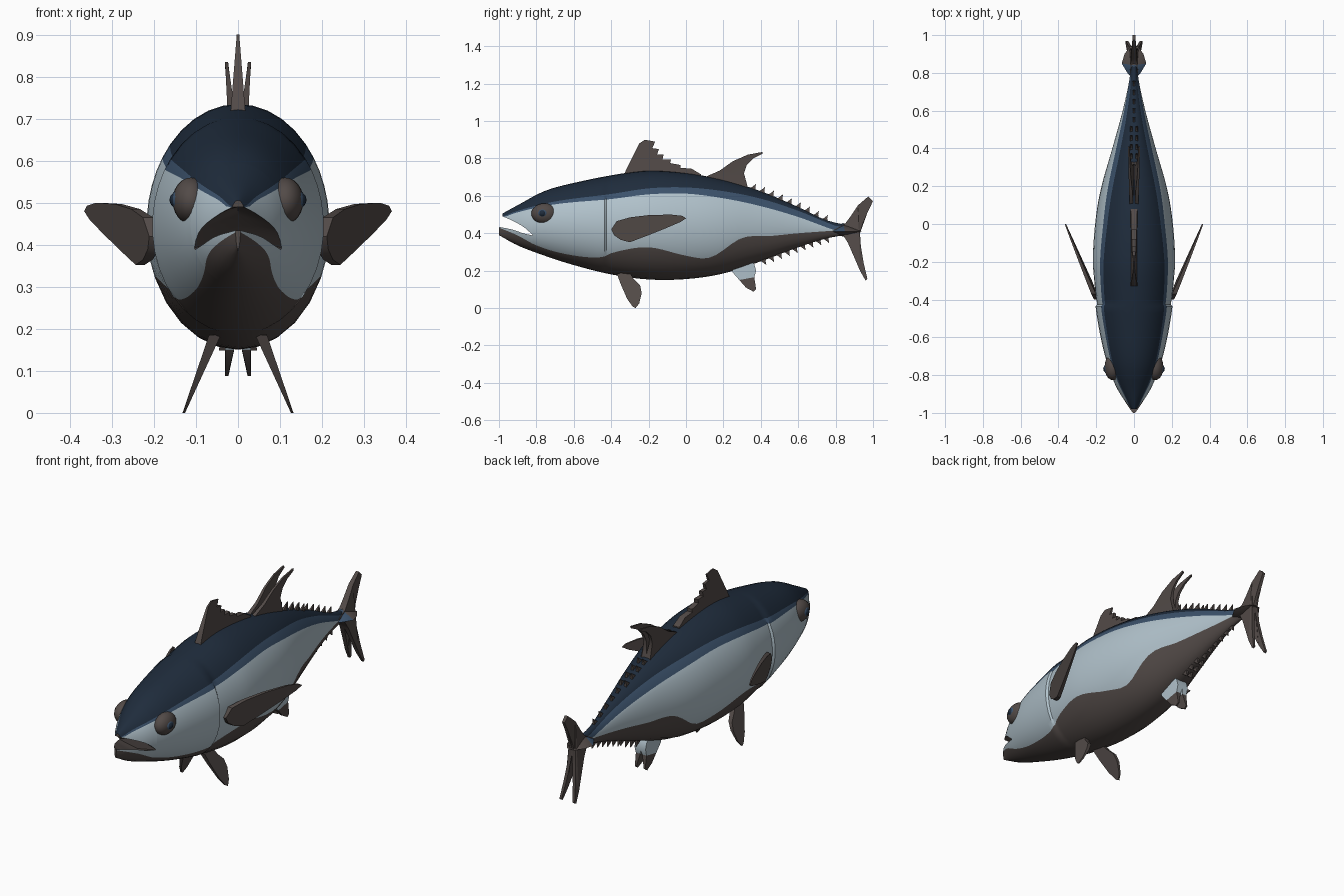
import bpy, bmesh, math

if "Cube" in bpy.data.objects:
    bpy.data.objects.remove(bpy.data.objects["Cube"])

def material(name, rgb):
    m = bpy.data.materials.new(name)
    m.diffuse_color = (*rgb, 1)
    m.use_nodes = True
    m.node_tree.nodes["Principled BSDF"].inputs["Base Color"].default_value = m.diffuse_color
    return m

MATS = [material("navy back", (0.0135, 0.025, 0.045)),
        material("mid blue band", (0.045, 0.085, 0.15)),
        material("pale silver", (0.44, 0.54, 0.60)),
        material("brown grey", (0.085, 0.069, 0.064))]
NAVY, BLUE, SILVER, BROWN = range(4)

def finish(bm, name):
    bmesh.ops.recalc_face_normals(bm, faces=bm.faces)
    me = bpy.data.meshes.new(name)
    bm.to_mesh(me)
    bm.free()
    for m in MATS:
        me.materials.append(m)
    ob = bpy.data.objects.new(name, me)
    bpy.context.collection.objects.link(ob)
    return ob

def curve(*pts):
    """Smooth interpolation through (y, value) points."""
    n = len(pts)
    def slope(i):
        a, b = pts[max(i - 1, 0)], pts[min(i + 1, n - 1)]
        return (b[1] - a[1]) / (b[0] - a[0])
    def f(y):
        i = max(0, min(n - 2, sum(p[0] <= y for p in pts) - 1))
        (y0, v0), (y1, v1) = pts[i], pts[i + 1]
        d = y1 - y0
        t = max(0, min(1, (y - y0) / d))
        return ((2*t**3 - 3*t*t + 1) * v0 + (t**3 - 2*t*t + t) * d * slope(i)
                + (3*t*t - 2*t**3) * v1 + (t**3 - t*t) * d * slope(i + 1))
    return f

# Body outline, and the borders between the colour bands
top = curve((-1, .495), (-.9, .55), (-.75, .628), (-.55, .68), (-.35, .718), (-.2, .735),
            (0, .722), (.2, .685), (.4, .625), (.6, .54), (.75, .47), (.88, .44))
bottom = curve((-1, .39), (-.9, .335), (-.75, .278), (-.6, .23), (-.4, .18), (-.2, .153),
               (0, .155), (.2, .185), (.4, .25), (.6, .325), (.75, .372), (.88, .395))
width = curve((-1, .006), (-.95, .042), (-.85, .1), (-.7, .153), (-.5, .195), (-.35, .212),
              (-.15, .217), (.05, .2), (.2, .172), (.4, .115), (.6, .06), (.78, .022), (.88, .018))
navy_line = curve((-1, .48), (-.9, .52), (-.7, .57), (-.4, .61), (-.2, .64), (0, .645),
                  (.2, .625), (.4, .585), (.6, .52), (.8, .44), (.88, .43))
blue_line = curve((-1, .475), (-.9, .512), (-.7, .555), (-.4, .583), (-.2, .608), (0, .612),
                  (.2, .587), (.4, .545), (.6, .487), (.8, .415), (.88, .40))
brown_line = curve((-1, .43), (-.9, .388), (-.8, .335), (-.65, .29), (-.46, .27), (-.38, .3),
                   (-.2, .325), (0, .28), (.13, .27), (.3, .375), (.45, .385), (.6, .4), (.88, .42))
upper_lip = curve((-.98, .49), (-.93, .468), (-.87, .435), (-.82, .392))
lower_lip = curve((-1, .434), (-.93, .42), (-.87, .4), (-.82, .388))

def gill(y):
    # body steps in behind the gill cover
    return 1 if y < -.43 or y > -.22 else .95 + .05 * (y + .43) / .21

STRIPS = [(NAVY, 5), (BLUE, 1), (SILVER, 8), (BROWN, 5)]
STRIP_MATS = [m for m, n in STRIPS for _ in range(n)]

def loft(name, ys, low, high, dent=0):
    bm = bmesh.new()
    rings = []
    for y in ys:
        c, h, w = (top(y) + bottom(y)) / 2, (top(y) - bottom(y)) / 2, width(y) * gill(y)
        lo, hi = low(y), high(y)
        zs = [hi, navy_line(y), blue_line(y), brown_line(y), lo]
        ang = [math.asin(max(-1, min(1, (max(lo, min(hi, z)) - c) / h))) for z in zs]
        a = [ang[0]]
        for k, (_, n) in enumerate(STRIPS):
            a += [ang[k] + (ang[k+1] - ang[k]) * (j + 1) / n for j in range(n)]
        side = [(w * math.cos(t), y, c + h * math.sin(t)) for t in a]
        bite = dent * min(1, (y - ys[0]) / .05)
        z_top = side[0][2] + (bite if dent < 0 else 0)
        z_bot = side[-1][2] + (bite if dent > 0 else 0)
        pts = [(0, y, z_top)] + side + [(0, y, z_bot)] + [(-x, yy, z) for x, yy, z in side[::-1]]
        rings.append([bm.verts.new(p) for p in pts])
    mats = [BROWN] + STRIP_MATS + [BROWN, BROWN] + STRIP_MATS[::-1] + [BROWN]
    for r0, r1 in zip(rings, rings[1:]):
        for k, m in enumerate(mats):
            j = (k + 1) % len(r0)
            bm.faces.new((r0[k], r0[j], r1[j], r1[k])).material_index = m
    for r in (rings[0], rings[-1]):
        bm.faces.new(r).material_index = BROWN
    bmesh.ops.remove_doubles(bm, verts=bm.verts, dist=.0004)
    return finish(bm, name)

# Trunk, snout and lower jaw
loft("body", [-.82 + .035 * i for i in range(11)] + [-.436, -.426]
     + [-.40 + .04 * i for i in range(33)], bottom, top)
loft("upper_jaw", [-.98 + .02 * i for i in range(9)], upper_lip, top, .03)
loft("lower_jaw", [-1 + .02 * i for i in range(10)], bottom, lower_lip, -.02)

def blade(bm, pts, xf, half, mat):
    """Flat fin from a (y, z) outline; xf gives sideways position, half the half thickness."""
    a = [bm.verts.new((xf(y, z) + half(y, z), y, z)) for y, z in pts]
    b = [bm.verts.new((xf(y, z) - half(y, z), y, z)) for y, z in pts]
    faces = [bm.faces.new(a), bm.faces.new(b[::-1])]
    for i in range(len(pts)):
        j = (i + 1) % len(pts)
        faces.append(bm.faces.new((a[i], b[i], b[j], a[j])))
    for f in faces:
        f.material_index = mat
    bmesh.ops.triangulate(bm, faces=faces[:2])

def fin(name, pts, xf=lambda y, z: 0, half=lambda y, z: .006, sides=(1, -1), mat=BROWN):
    bm = bmesh.new()
    for s in sides:
        blade(bm, pts, lambda y, z: s * xf(y, z), half, mat)
    return finish(bm, name)

# Dorsal fins: a ragged sail, then a swept pair
fin("front_dorsal_fin", [(-.34, .69), (-.32, .74), (-.25, .88), (-.22, .9), (-.165, .89), (-.18, .855),
    (-.145, .85), (-.155, .82), (-.12, .82), (-.125, .795), (-.08, .795), (-.085, .775),
    (-.03, .765), (-.03, .75), (.03, .745), (.08, .715), (.08, .68)],
    half=lambda y, z: .003 + max(0, .9 - z) * .08, sides=(1,))
fin("rear_dorsal_fin", [(.08, .67), (.1, .70), (.18, .735), (.25, .785), (.33, .82), (.41, .835), (.41, .825),
    (.36, .80), (.325, .765), (.31, .72), (.32, .67), (.34, .61)],
    lambda y, z: .012 + max(0, z - .68) * .1, lambda y, z: .004 + max(0, .82 - z) * .05)

# Anal fin pair with a pale root
ax = lambda y, z: .01 + max(0, .24 - z) * .11
ah = lambda y, z: .004 + max(0, z - .1) * .13
fin("anal_fin_root", [(.24, .24), (.25, .19), (.285, .15), (.365, .165), (.375, .2), (.365, .235), (.34, .27)],
    ax, ah, mat=SILVER)
fin("anal_fin_tip", [(.285, .15), (.32, .11), (.36, .088), (.375, .1), (.365, .165)], ax, ah)

# Paired side fins
fin("pelvic_fin", [(-.37, .185), (-.35, .13), (-.315, .05), (-.285, .008), (-.27, 0), (-.25, .025),
    (-.237, .08), (-.245, .12), (-.28, .155), (-.3, .19)],
    lambda y, z: .065 + (.16 - z) * .4, lambda y, z: .003 + z * .06)
fin("pectoral_fin", [(-.40, .42), (-.37, .465), (-.3, .485), (-.2, .497), (-.08, .5), (-.02, .493), (0, .48),
    (-.03, .46), (-.1, .43), (-.2, .39), (-.3, .352), (-.35, .365), (-.385, .39)],
    lambda y, z: .2 + .16 * (y + .4) / .4 + (z - .44) * .08, lambda y, z: .003 + max(0, -y) * .025)

# Tail fin, lower lobe split in two, with side keels
fin("tail_fin", [(.79, .42), (.85, .45), (.88, .49), (.92, .55), (.975, .597), (1, .572), (.97, .51), (.945, .45),
    (.93, .40), (.935, .33), (.95, .24), (.97, .155), (.96, .148), (.93, .20), (.9, .27), (.865, .35), (.84, .39)],
    lambda y, z: max(0, .42 - z) * .13 + .003, lambda y, z: .004 + max(0, 1 - y) * .07)
bm = bmesh.new()
rim = [bm.verts.new((x, y, .41)) for x, y in
       [(0, .76), (.035, .8), (.065, .85), (.05, .9), (.02, .94), (-.02, .94), (-.05, .9), (-.065, .85), (-.035, .8)]]
for z, m in ((.455, BLUE), (.382, BROWN)):
    peak = bm.verts.new((0, .84, z))
    for i in range(len(rim)):
        near = i in (0, 1, len(rim) - 2, len(rim) - 1)
        bm.faces.new((rim[i], rim[(i + 1) % len(rim)], peak)).material_index = m if near else BROWN
finish(bm, "tail_keel")

# Finlets along the back (doubled near the dorsal fin) and belly
bm = bmesh.new()
for i in range(9):
    for edge, d, y in ((top, 1, .355 + .048 * i), (bottom, -1, .41 + .042 * i)):
        z = edge(y)
        for x in ((.014, -.014) if y < .53 else (0,)):
            blade(bm, [(y - .024, z - d * .008), (y + .005, z + d * .012), (y + .02, z + d * .024),
                       (y + .016, z + d * .004), (y + .018, z - d * .025)],
                  lambda yy, zz: x, lambda yy, zz: .002 + .007 * max(0, min(1, .6 - d * (zz - z) / .04)), BROWN)
finish(bm, "finlets")

# Eyes, irises and pupils
def balls(name, centre, radii, mat):
    bm = bmesh.new()
    for s in (1, -1):
        vs = bmesh.ops.create_uvsphere(bm, u_segments=20, v_segments=12, radius=1)["verts"]
        bmesh.ops.scale(bm, vec=radii, verts=vs)
        bmesh.ops.translate(bm, vec=(s * centre[0], centre[1], centre[2]), verts=vs)
    for f in bm.faces:
        f.material_index = mat
    return finish(bm, name)

balls("eyes", (.112, -.757, .505), (.044, .07, .055), BROWN)
balls("irises", (.128, -.765, .507), (.032, .036, .03), BLUE)
balls("pupils", (.132, -.767, .507), (.031, .026, .024), NAVY)

# Smooth shading with sharp fin edges
for ob in bpy.data.objects:
    ob.select_set(True)
    bpy.context.view_layer.objects.active = ob
bpy.ops.object.shade_smooth_by_angle(angle=math.radians(35))
